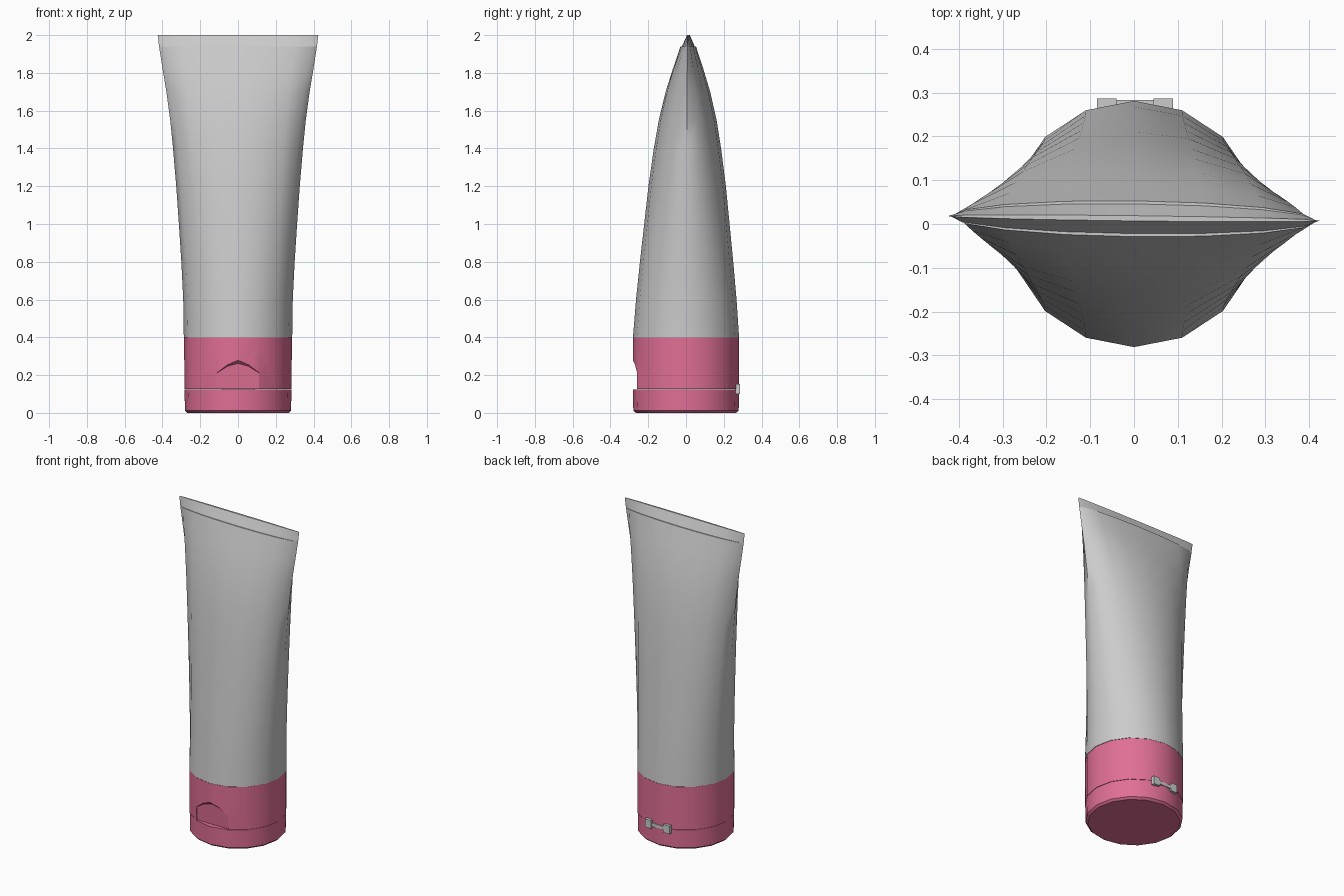
import bpy, bmesh
from math import cos, sin, pi

if "Cube" in bpy.data.objects:
    bpy.data.objects.remove(bpy.data.objects["Cube"])

SIDES = 16
pink = bpy.data.materials.new("pink_plastic")
pink.diffuse_color = (0.75, 0.16, 0.30, 1)
pink.use_nodes = True
pink.node_tree.nodes["Principled BSDF"].inputs["Base Color"].default_value = pink.diffuse_color


def finish(name, bm, mat=None, smooth=True):
    bmesh.ops.recalc_face_normals(bm, faces=bm.faces)
    me = bpy.data.meshes.new(name)
    bm.to_mesh(me)
    bm.free()
    ob = bpy.data.objects.new(name, me)
    bpy.context.collection.objects.link(ob)
    if mat:
        me.materials.append(mat)
    if smooth:
        bpy.ops.object.select_all(action='DESELECT')
        ob.select_set(True)
        bpy.context.view_layer.objects.active = ob
        bpy.ops.object.shade_smooth_by_angle(angle=0.7)
    return ob


def loft(name, rings, mat=None):
    """Bridge elliptical rings given as (z, half width, half depth, y shift, skew)."""
    bm = bmesh.new()
    loops = []
    for z, a, b, dy, skew in rings:
        loop = []
        for i in range(SIDES):
            t = 2 * pi * i / SIDES
            x = a * cos(t)
            loop.append(bm.verts.new((x, b * sin(t) + dy - skew * x, z)))
        loops.append(loop)
    for lo, hi in zip(loops, loops[1:]):
        for i in range(SIDES):
            j = (i + 1) % SIDES
            bm.faces.new((lo[i], lo[j], hi[j], hi[i]))
    bm.faces.new(loops[0])
    bm.faces.new(loops[-1])
    return finish(name, bm, mat)


def box(name, x0, x1, y0, y1, z0, z1):
    bm = bmesh.new()
    bmesh.ops.create_cube(bm, size=1)
    for v in bm.verts:
        v.co = ((x0 + x1) / 2 + v.co.x * (x1 - x0),
                (y0 + y1) / 2 + v.co.y * (y1 - y0),
                (z0 + z1) / 2 + v.co.z * (z1 - z0))
    return finish(name, bm, smooth=False)


# Soft tube: round at the cap, squeezed flat and wide at the seam
profile = [(0.40, 0.287, 0.281), (0.60, 0.290, 0.266), (0.80, 0.300, 0.247),
           (1.00, 0.313, 0.226), (1.20, 0.327, 0.205), (1.40, 0.344, 0.178),
           (1.55, 0.359, 0.153), (1.70, 0.379, 0.118), (1.82, 0.399, 0.081),
           (1.94, 0.418, 0.041)]
loft("tube_body", [(z, a, b, 0.012 * (z - 0.4) / 1.54, 0.012 * (z - 0.4) / 1.54)
                   for z, a, b in profile])

# Crimped seam
loft("crimp_seam", [(1.94, 0.418, 0.034, 0.012, 0.012),
                    (2.00, 0.425, 0.006, 0.013, 0.012)])

# Cap collar and flip lid
collar = loft("cap_collar", [(0.127, 0.284, 0.281, 0, 0),
                             (0.399, 0.285, 0.281, 0, 0)], pink)
loft("flip_lid", [(0.0, 0.268, 0.265, 0, 0), (0.012, 0.281, 0.279, 0, 0),
                  (0.125, 0.283, 0.281, 0, 0)], pink)

# Thumb notch cut into the collar front
arch = [(-0.11, 0.10), (-0.11, 0.212), (-0.055, 0.247), (0, 0.262),
        (0.055, 0.247), (0.11, 0.212), (0.11, 0.10)]
bm = bmesh.new()
front = [bm.verts.new((x * 1.1, -0.32, z + (0.05 if z > 0.15 else 0))) for x, z in arch]
back = [bm.verts.new((x, -0.250 - max(0, z - 0.13) * 0.09, z)) for x, z in arch]
bm.faces.new(front)
bm.faces.new(back)
for i in range(len(arch)):
    j = (i + 1) % len(arch)
    bm.faces.new((front[i], front[j], back[j], back[i]))
bmesh.ops.triangulate(bm, faces=bm.faces)
cutter = finish("notch_cutter", bm, smooth=False)
cutter.hide_render = True
cutter.hide_set(True)
mod = collar.modifiers.new("thumb_notch", 'BOOLEAN')
mod.operation = 'DIFFERENCE'
mod.solver = 'EXACT'
mod.object = cutter

# Hinge clips across the lid joint at the back
for side, cx in (("left", -0.062), ("right", 0.067)):
    box("hinge_clip_" + side, cx - 0.022, cx + 0.022, 0.262, 0.286, 0.10, 0.152)
box("hinge_link", -0.045, 0.05, 0.26, 0.283, 0.115, 0.137)
